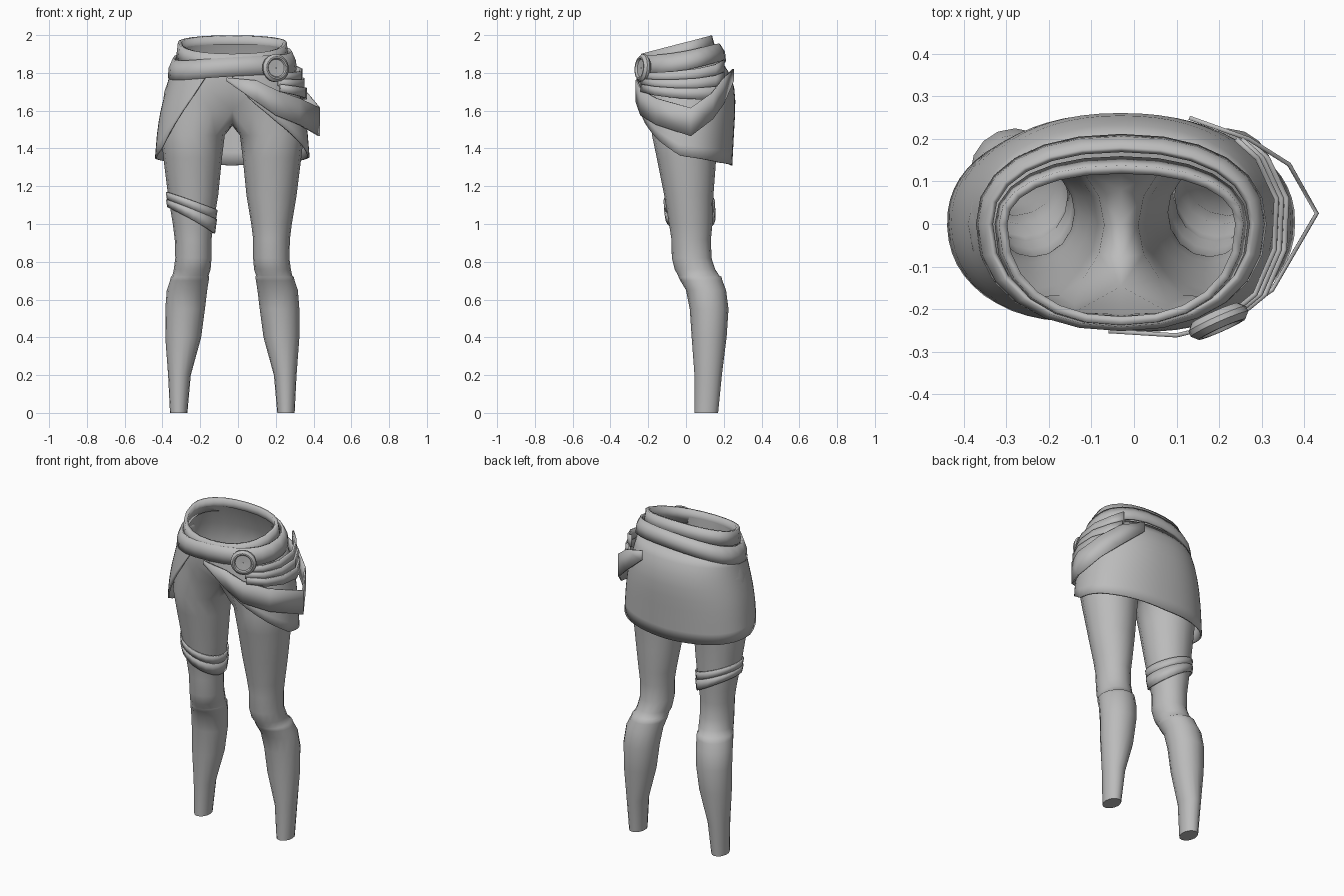
import bpy, bmesh, math
from mathutils import Vector

if "Cube" in bpy.data.objects:
    bpy.data.objects.remove(bpy.data.objects["Cube"])

CX = -0.03  # symmetry plane of the body
grey = bpy.data.materials.new("plain_grey")
grey.diffuse_color = (0.5, 0.5, 0.5, 1)
grey.use_nodes = True
grey.node_tree.nodes["Principled BSDF"].inputs["Base Color"].default_value = grey.diffuse_color


def lerp_table(table, t):
    """Linear interpolation of rows whose first entry is the key."""
    if t <= table[0][0]:
        return table[0][1:]
    for a, b in zip(table, table[1:]):
        if t <= b[0]:
            f = (t - a[0]) / (b[0] - a[0])
            return [p + (q - p) * f for p, q in zip(a[1:], b[1:])]
    return table[-1][1:]


def finish(name, bm, thick=0, mirror=False, offset_x=0.0, angle=40):
    bmesh.ops.recalc_face_normals(bm, faces=bm.faces)
    me = bpy.data.meshes.new(name)
    bm.to_mesh(me)
    bm.free()
    me.materials.append(grey)
    ob = bpy.data.objects.new(name, me)
    ob.location.x = offset_x
    bpy.context.collection.objects.link(ob)
    bpy.ops.object.select_all(action='DESELECT')
    bpy.context.view_layer.objects.active = ob
    ob.select_set(True)
    bpy.ops.object.shade_smooth_by_angle(angle=math.radians(angle))
    if mirror:
        m = ob.modifiers.new("mirror", 'MIRROR')
        m.use_clip = True
        m.merge_threshold = 0.002
    if thick:
        s = ob.modifiers.new("thickness", 'SOLIDIFY')
        s.thickness = thick
        s.offset = 0
    return ob


def bridge(bm, r1, r2, closed=True):
    n = len(r1)
    for i in range(n if closed else n - 1):
        j = (i + 1) % n
        bm.faces.new((r1[i], r1[j], r2[j], r2[i]))


def loft(name, rings, closed=True, **kw):
    bm = bmesh.new()
    vs = [[bm.verts.new(p) for p in r] for r in rings]
    for a, b in zip(vs, vs[1:]):
        bridge(bm, a, b, closed)
    return finish(name, bm, **kw)


def oval(u, hx, yf, yb):
    """Point on the hip oval; u = 0 at the back, 180 at the front."""
    s, c = math.sin(u), math.cos(u)
    s = math.copysign(abs(s) ** 0.9, s)
    c = math.copysign(abs(c) ** 0.9, c)
    return hx * s, (yb * c if c > 0 else -yf * c)


# ---- body: one half of hips and leg, mirrored ----
# height, inner x, outer x, front y, back y
LEG = [(0, .238, .33, .045, .17), (.2, .22, .34, .045, .19), (.4, .165, .355, .03, .215),
       (.55, .145, .355, .02, .225), (.65, .133, .347, 0, .212), (.70, .125, .33, -.03, .193),
       (.72, .122, .325, -.04, .188), (.727, .126, .317, -.042, .176),
       (.76, .115, .31, -.06, .155), (.82, .11, .302, -.075, .135), (.92, .11, .305, -.077, .132),
       (1.0, .10, .315, -.09, .14), (1.15, .075, .34, -.115, .145), (1.35, .055, .365, -.155, .16),
       (1.47, .04, .378, -.18, .175)]
# height, half width, front y, back y, slope along y
HIPS = [(1.6, .372, -.195, .19, 0), (1.7, .36, -.212, .2, 0), (1.8, .325, -.215, .18, .1),
        (1.92, .275, -.22, .12, .27)]


def leg_point(z, a, grow=0):
    xi, xo, yf, yb = lerp_table(LEG, z)
    return ((xi + xo) / 2 + ((xo - xi) / 2 + grow) * math.cos(a),
            (yf + yb) / 2 + ((yb - yf) / 2 + grow) * math.sin(a))


bm = bmesh.new()
rows = []
for row in LEG:
    rows.append([bm.verts.new((*leg_point(row[0], math.radians((i - 6) * 22.5)), row[0]))
                 for i in range(16)])
for a, b in zip(rows, rows[1:]):
    bridge(bm, a, b)
bm.faces.new(rows[0])
hips = []
for k, (z, hx, yf, yb, slope) in enumerate(HIPS):
    ring = []
    for i in range(13):
        x, y = oval(math.pi * (1 - i / 12), hx, yf, yb)
        x = 0 if i in (0, 12) else x
        if k == 0 and i in (0, 12):
            y *= 0.75  # crease at the centre
        ring.append(bm.verts.new((x, y, z + slope * y)))
    hips.append(ring)
crotch = [bm.verts.new((0, y, z)) for y, z in ((.08, 1.545), (0, 1.52), (-.08, 1.53))]
bridge(bm, rows[-1], hips[0] + crotch)
for a, b in zip(hips, hips[1:]):
    bridge(bm, a, b, False)
finish("hips_and_legs", bm, mirror=True, offset_x=CX, angle=50)


# ---- waist rim and belt ----
def band(name, specs, height, thick):
    rings = []
    for hx, yf, yb, dz in specs:
        ring = []
        for i in range(24):
            x, y = oval(math.tau * i / 24, hx, yf, yb)
            ring.append((x, y, height(x, y) + dz))
        rings.append(ring)
    return loft(name, rings, thick=thick, offset_x=CX)


band("waist_rim", [(.288, -.232, .15, -.09), (.278, -.228, .128, -.005)],
     lambda x, y: 1.967 + .27 * y, .02)
band("belt", [(.335, -.243, .205, -.05), (.33, -.245, .2, 0), (.308, -.235, .175, .05)],
     lambda x, y: 1.845 + .2 * y + .6 * y * y + .06 * x, .014)

# ---- wrap skirt, open at the front ----
SHAPE = [(1.31, .408, -.26, .24), (1.5, .392, -.26, .25), (1.6, .375, -.258, .256),
         (1.7, .35, -.25, .256), (1.78, .33, -.24, .235), (1.86, .315, -.228, .185)]
HEM = [(-157, 1.775), (-143, 1.64), (-128, 1.51), (-112, 1.395), (-92, 1.35), (-45, 1.325),
       (0, 1.31), (45, 1.325), (95, 1.36), (123, 1.45), (145, 1.54), (166, 1.65), (180, 1.76)]
cols = 56
skirt = []
for r in range(9):
    ring = []
    for c in range(cols + 1):
        u = -157 + 337 * c / cols
        hem = lerp_table(HEM, u)[0]
        top = 1.83 + .03 * math.cos(math.radians(u))
        z = top + (hem - top) * r / 8
        ring.append((*oval(math.radians(u), *lerp_table(SHAPE, z)), z))
    skirt.append(ring)
loft("skirt", skirt, closed=False, thick=.01, offset_x=CX)


# ---- ribbons: x, y, top z, bottom z along the path ----
def ribbon(name, pts, thick=.01):
    return loft(name, [[(x, y, t) for x, y, t, b in pts], [(x, y, b) for x, y, t, b in pts]],
                closed=False, thick=thick, angle=30)


ribbon("hanging_sash", [(-.06, -.252, 1.775, 1.755), (.1, -.262, 1.76, 1.645),
                        (.2, -.238, 1.71, 1.575), (.325, -.155, 1.665, 1.525),
                        (.43, .025, 1.615, 1.465), (.365, .14, 1.695, 1.555),
                        (.27, .2, 1.77, 1.64), (.13, .25, 1.82, 1.76)])

# ---- pleats fanning from the buckle over one hip ----
for k in range(3):
    zf, zb = 1.80 - .03 * k, 1.87 - .065 * k
    out = .012 * k
    path = [(.2, -.235), (.285, -.165), (.33, -.06), (.335, .06), (.29, .155), (.24, .2)]
    pts = []
    for j, (x, y) in enumerate(path):
        f = j / 5
        top = zf + (zb - zf) * f - .02 * math.sin(math.pi * f)
        pts.append((x + out, y, top, top - .04 - .035 * f))
    ribbon(f"hip_pleat_{k + 1}", pts, .012)

# ---- round buckle ----
axis = Vector((.4, -.9, .08)).normalized()
side = axis.cross(Vector((0, 0, 1))).normalized()
up = side.cross(axis)
centre = Vector((.198, -.228, 1.825))
rings = []
for rad, h in ((.002, -.02), (.06, -.02), (.074, -.005), (.074, .008), (.06, .022),
               (.052, .022), (.046, .012), (.002, .01)):
    rings.append([centre + axis * h + rad * (side * math.cos(math.tau * i / 20)
                                             + up * math.sin(math.tau * i / 20)) for i in range(20)])
loft("buckle", rings, angle=30)


# ---- thigh straps on one leg, higher on the outer side ----
def thigh_strap(name, inner, outer, grow):
    rings = []
    for k in range(2):
        ring = []
        for i in range(20):
            a = math.tau * i / 20
            f = (1 + math.cos(a)) / 2
            z = inner[k] + (outer[k] - inner[k]) * f
            x, y = leg_point(z, a, grow)
            ring.append((CX - x, y, z))
        rings.append(ring)
    loft(name, rings, thick=.008)


thigh_strap("upper_thigh_strap", (1.075, 1.02), (1.17, 1.125), .006)
thigh_strap("lower_thigh_strap", (1.025, .95), (1.13, 1.09), .011)
